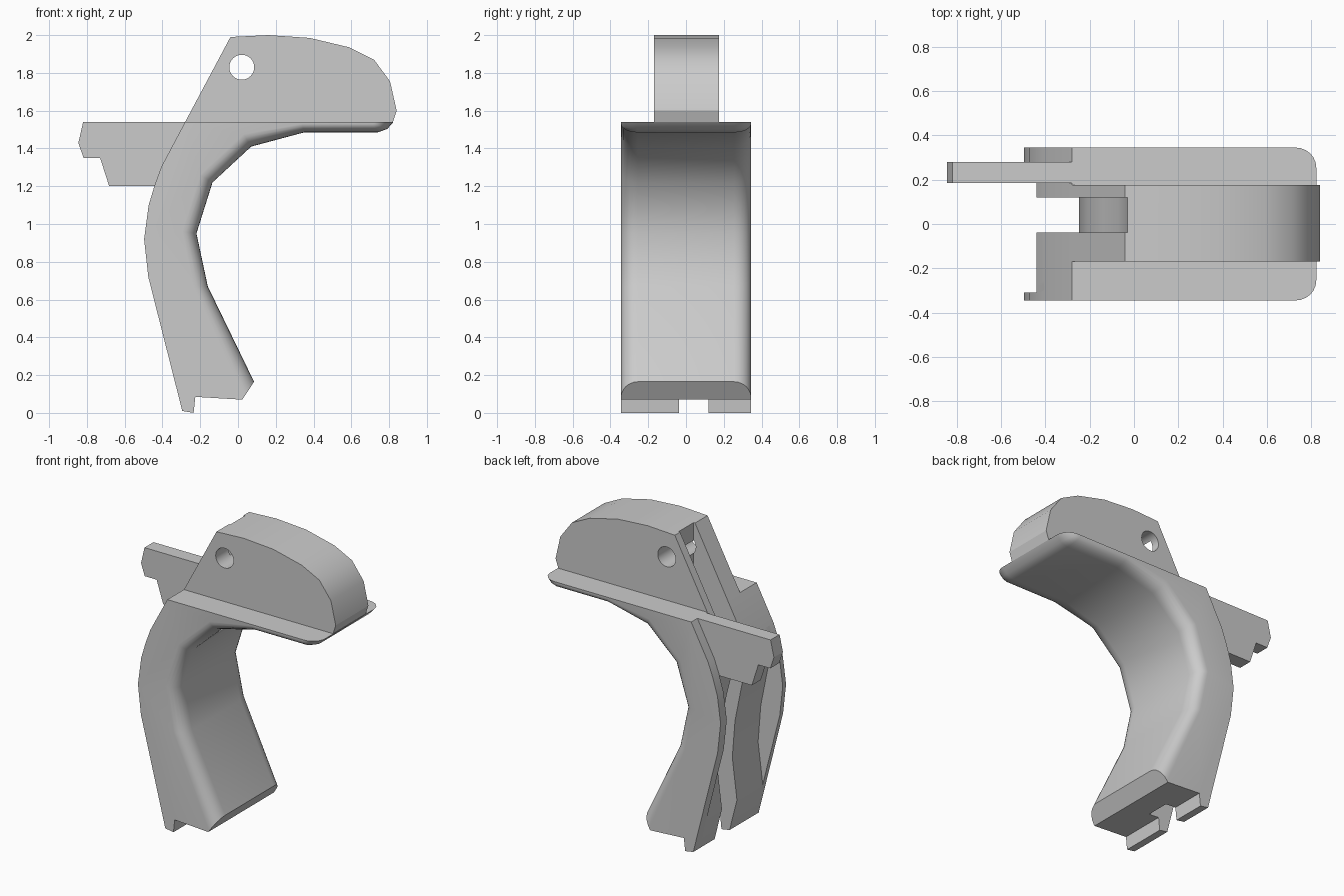
import bpy, bmesh, math

if "Cube" in bpy.data.objects:
    bpy.data.objects.remove(bpy.data.objects["Cube"])


def make_object(name, bm):
    bmesh.ops.recalc_face_normals(bm, faces=bm.faces)
    me = bpy.data.meshes.new(name)
    bm.to_mesh(me)
    bm.free()
    ob = bpy.data.objects.new(name, me)
    bpy.context.collection.objects.link(ob)
    return ob


def loft(name, layers):
    """Join equal-length (y, xz profile) layers into a closed solid."""
    bm = bmesh.new()
    rings = [[bm.verts.new((x, y, z)) for x, z in pts] for y, pts in layers]
    n = len(rings[0])
    bm.faces.new(rings[0])
    bm.faces.new(rings[-1])
    for a, b in zip(rings, rings[1:]):
        for i in range(n):
            j = (i + 1) % n
            bm.faces.new((a[i], a[j], b[j], b[i]))
    return make_object(name, bm)


def extrude(name, pts, y0, y1):
    return loft(name, [(y0, pts), (y1, pts)])


def boolean(target, tool, op):
    mod = target.modifiers.new(op.lower(), 'BOOLEAN')
    mod.operation = op
    mod.solver = 'EXACT'
    mod.object = tool
    bpy.context.view_layer.objects.active = target
    bpy.ops.object.modifier_apply(modifier=mod.name)
    bpy.data.objects.remove(tool)


# Curved body: the back outline is constant, the front outline rolls into the sides
back = [(-0.28, 1.54), (-0.405, 1.305), (-0.44, 1.21), (-0.473, 1.10), (-0.497, 0.92),
        (-0.475, 0.72), (-0.295, 0.01), (-0.235, 0.0), (-0.226, 0.085), (0.022, 0.07)]
front_mid = [(0.085, 0.165), (-0.16, 0.67), (-0.22, 0.95), (-0.135, 1.22), (0.07, 1.41),
             (0.35, 1.485), (0.74, 1.485), (0.79, 1.503), (0.823, 1.54)]
front_side = [(0.028, 0.078), (-0.235, 0.67), (-0.295, 0.96), (-0.20, 1.26), (0.03, 1.475),
              (0.34, 1.53), (0.71, 1.53), (0.72, 1.532), (0.73, 1.54)]
half_width, radius, steps = 0.345, 0.09, 6
half = []
for k in range(steps + 1):
    a = math.pi / 2 * k / steps
    t = 1 - math.cos(a)
    front = [(m[0] + (s[0] - m[0]) * t, m[1] + (s[1] - m[1]) * t)
             for m, s in zip(front_mid, front_side)]
    half.append((half_width - radius + radius * math.sin(a), back + front))
body = loft("trigger_body", [(-y, p) for y, p in reversed(half)] + half)

# Shallow hollow in the back between two thin side walls
recess = [(-0.405, 1.305), (-0.44, 1.21), (-0.385, 1.0), (-0.335, 0.75), (-0.315, 0.5),
          (-0.35, 0.22), (-0.7, 0.22), (-0.7, 1.305)]
boolean(body, extrude("recess_cutter", recess, -0.31, 0.28), 'DIFFERENCE')

# Upper fin
fin = [(-0.28, 1.54), (-0.04, 1.99), (0.16, 2.0), (0.38, 1.985), (0.59, 1.935), (0.72, 1.87),
       (0.805, 1.755), (0.84, 1.6), (0.82, 1.54), (0.7, 1.52), (-0.2, 1.52)]
boolean(body, extrude("upper_fin", fin, -0.17, 0.175), 'UNION')

# Deep central slot, open through the back and bottom lip
slot = [(-0.03, 2.1), (-0.03, 1.62), (-0.07, 1.47), (-0.14, 1.35), (-0.21, 1.21), (-0.248, 0.95),
        (-0.215, 0.6), (-0.13, -0.1), (-0.8, -0.1), (-0.8, 2.1)]
boolean(body, extrude("slot_cutter", slot, -0.038, 0.12), 'DIFFERENCE')

# Pivot hole
hole = [(0.02 + 0.066 * math.cos(math.tau * i / 32), 1.83 + 0.066 * math.sin(math.tau * i / 32))
        for i in range(32)]
boolean(body, extrude("pivot_cutter", hole, -0.5, 0.5), 'DIFFERENCE')

# Rear hooked arm
arm = [(-0.2, 1.54), (-0.82, 1.54), (-0.845, 1.43), (-0.818, 1.35), (-0.73, 1.35),
       (-0.682, 1.2), (-0.40, 1.2), (-0.25, 1.45)]
boolean(body, extrude("rear_arm", arm, 0.185, 0.28), 'UNION')

bpy.ops.object.select_all(action='DESELECT')
body.select_set(True)
bpy.context.view_layer.objects.active = body
bpy.ops.object.shade_smooth_by_angle(angle=math.radians(30))
